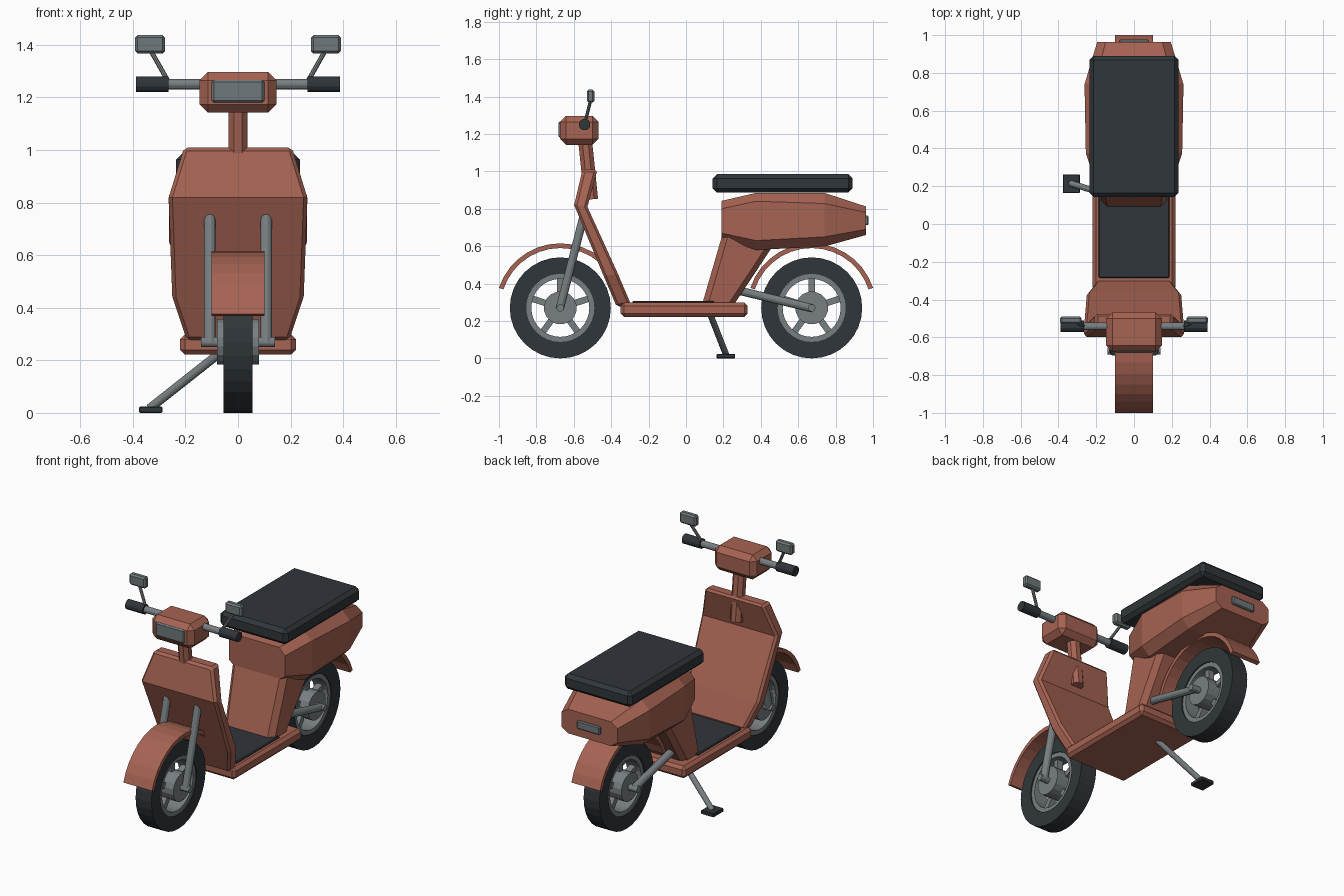
import bpy, bmesh
from math import sin, cos, pi, radians
from mathutils import Vector, Matrix

if "Cube" in bpy.data.objects:
    bpy.data.objects.remove(bpy.data.objects["Cube"])


def material(name, rgb):
    m = bpy.data.materials.new(name)
    m.diffuse_color = (*rgb, 1)
    m.use_nodes = True
    m.node_tree.nodes["Principled BSDF"].inputs["Base Color"].default_value = m.diffuse_color
    return m


RED = material("painted_body", (0.38, 0.125, 0.085))
DARK = material("rubber", (0.03, 0.037, 0.043))
METAL = material("metal", (0.19, 0.215, 0.225))
GLASS = material("lens", (0.16, 0.19, 0.20))


def finish(name, bm, mat, bevel=0):
    bmesh.ops.recalc_face_normals(bm, faces=bm.faces)
    me = bpy.data.meshes.new(name)
    bm.to_mesh(me)
    bm.free()
    ob = bpy.data.objects.new(name, me)
    bpy.context.collection.objects.link(ob)
    me.materials.append(mat)
    if bevel:
        mod = ob.modifiers.new("bevel", 'BEVEL')
        mod.width, mod.segments = bevel, 1
        mod.limit_method, mod.angle_limit = 'ANGLE', radians(50)
    return ob


def box(name, lo, hi, mat, bevel=0):
    lo, hi = Vector(lo), Vector(hi)
    bm = bmesh.new()
    bmesh.ops.create_cube(bm, size=1, matrix=Matrix.Translation((lo + hi) / 2)
                          @ Matrix.Diagonal((*(hi - lo), 1)))
    return finish(name, bm, mat, bevel)


def tube(name, a, b, r, mat, sides=12):
    a, b = Vector(a), Vector(b)
    d = b - a
    bm = bmesh.new()
    rot = d.to_track_quat('Z', 'Y').to_matrix().to_4x4()
    bmesh.ops.create_cone(bm, cap_ends=True, segments=sides, radius1=r, radius2=r, depth=d.length,
                          matrix=Matrix.Translation((a + b) / 2) @ rot @ Matrix.Rotation(pi / sides, 4, 'Z'))
    return finish(name, bm, mat)


def loft(name, sections, mat, closed=False, bevel=0):
    bm = bmesh.new()
    rings = [[bm.verts.new(p) for p in s] for s in sections]
    n = len(rings[0])
    pairs = list(zip(rings, rings[1:] + rings[:1])) if closed else list(zip(rings, rings[1:]))
    for r, s in pairs:
        for i in range(n):
            j = (i + 1) % n
            bm.faces.new((r[i], r[j], s[j], s[i]))
    if not closed:
        bm.faces.new(rings[0])
        bm.faces.new(rings[-1])
    return finish(name, bm, mat, bevel)


def ring(name, cy, cz, r0, r1, w, mat, a0=0, a1=360, n=32):
    closed = a1 - a0 == 360
    secs = []
    for i in range(n if closed else n + 1):
        a = radians(a0 + (a1 - a0) * i / n)
        secs.append([(x, cy + r * cos(a), cz + r * sin(a))
                     for x, r in ((-w, r0), (w, r0), (w, r1), (-w, r1))])
    return loft(name, secs, mat, closed)


# wheels and mudguards
AXLE_Z = 0.27
for end, cy in (("front", -0.672), ("rear", 0.672)):
    ring(end + "_tyre", cy, AXLE_Z, 0.182, 0.27, 0.055, DARK)
    ring(end + "_rim", cy, AXLE_Z, 0.155, 0.186, 0.048, METAL)
    tube(end + "_hub", (-0.08, cy, AXLE_Z), (0.08, cy, AXLE_Z), 0.088, METAL, 16)
    tube(end + "_axle", (-0.14, cy, AXLE_Z), (0.14, cy, AXLE_Z), 0.02, METAL)
    for k in range(5):
        sp = box(f"{end}_spoke_{k + 1}", (-0.02, -0.017, 0.07), (0.02, 0.017, 0.165), METAL)
        sp.location = (0, cy, AXLE_Z)
        sp.rotation_euler.x = 2 * pi * k / 5
    ring(end + "_mudguard", cy, AXLE_Z, 0.32, 0.345, 0.1, RED, 18, 162, 14)

# leg shield: (z front, z back, y front, y back, half width)
shield = [(1.01, 1.01, -0.553, -0.473, 0.205), (0.82, 0.81, -0.598, -0.527, 0.264),
          (0.44, 0.45, -0.44, -0.363, 0.25), (0.275, 0.29, -0.37, -0.295, 0.195)]
loft("leg_shield", [[(-w, yf, zf), (w, yf, zf), (w, yb, zb), (-w, yb, zb)]
                    for zf, zb, yf, yb, w in shield], RED, bevel=0.014)

# footboard
box("footboard", (-0.22, -0.35, 0.222), (0.22, 0.33, 0.298), RED, 0.018)
box("floor_mat", (-0.187, -0.285, 0.285), (0.187, 0.15, 0.308), DARK, 0.005)

# steering head
tube("steering_column", (0, -0.507, 0.85), (0, -0.54, 1.17), 0.04, RED, 8)
box("handlebar_cowl", (-0.147, -0.674, 1.142), (0.147, -0.468, 1.297), RED, 0.032)
box("headlight", (-0.1, -0.682, 1.18), (0.1, -0.64, 1.267), GLASS, 0.008)
tube("handlebar", (-0.38, -0.542, 1.25), (0.38, -0.542, 1.25), 0.021, METAL)

# paired parts
for s, side in ((-1, "left"), (1, "right")):
    tube(side + "_fork", (s * 0.107, -0.675, 0.265), (s * 0.107, -0.55, 0.75), 0.023, METAL)
    tube(side + "_grip", (s * 0.265, -0.542, 1.25), (s * 0.388, -0.542, 1.25), 0.031, DARK)
    tube(side + "_mirror_stem", (s * 0.265, -0.54, 1.26), (s * 0.333, -0.51, 1.38), 0.009, METAL, 8)
    x0, x1 = sorted((s * 0.277, s * 0.392))
    box(side + "_mirror", (x0, -0.53, 1.367), (x1, -0.49, 1.437), GLASS, 0.01)
    tube(side + "_swing_arm", (s * 0.107, 0.25, 0.37), (s * 0.107, 0.675, 0.268), 0.023, METAL)

# seat post: (z, y front, y back, half width)
c = 0.032
loft("seat_post", [[(-w + c, y0, z), (w - c, y0, z), (w, y0 + c, z), (w, y1 - c, z),
                    (w - c, y1, z), (-w + c, y1, z), (-w, y1 - c, z), (-w, y0 + c, z)]
                   for z, y0, y1, w in ((0.285, 0.085, 0.255, 0.172), (0.67, 0.197, 0.51, 0.19))], RED)

# tail body: (y, half width, top half width, z bottom, z low, z high, z top)
tail = [(0.19, 0.195, 0.155, 0.64, 0.67, 0.80, 0.842), (0.375, 0.255, 0.2, 0.58, 0.63, 0.84, 0.885),
        (0.74, 0.262, 0.21, 0.598, 0.65, 0.828, 0.885), (0.963, 0.195, 0.15, 0.66, 0.69, 0.78, 0.812)]
loft("tail_body", [[(-t, y, zb), (t, y, zb), (w, y, zl), (w, y, zh), (t, y, zt), (-t, y, zt),
                    (-w, y, zh), (-w, y, zl)] for y, w, t, zb, zl, zh, zt in tail], RED)
box("tail_light", (-0.08, 0.94, 0.712), (0.08, 0.976, 0.763), GLASS, 0.006)

# saddle
box("seat", (-0.236, 0.143, 0.887), (0.236, 0.89, 0.985), DARK, 0.022)

# side stand
tube("stand_leg", (-0.06, 0.13, 0.235), (-0.335, 0.215, 0.018), 0.017, METAL)
box("stand_foot", (-0.377, 0.163, 0.0), (-0.287, 0.263, 0.024), DARK, 0.004)
